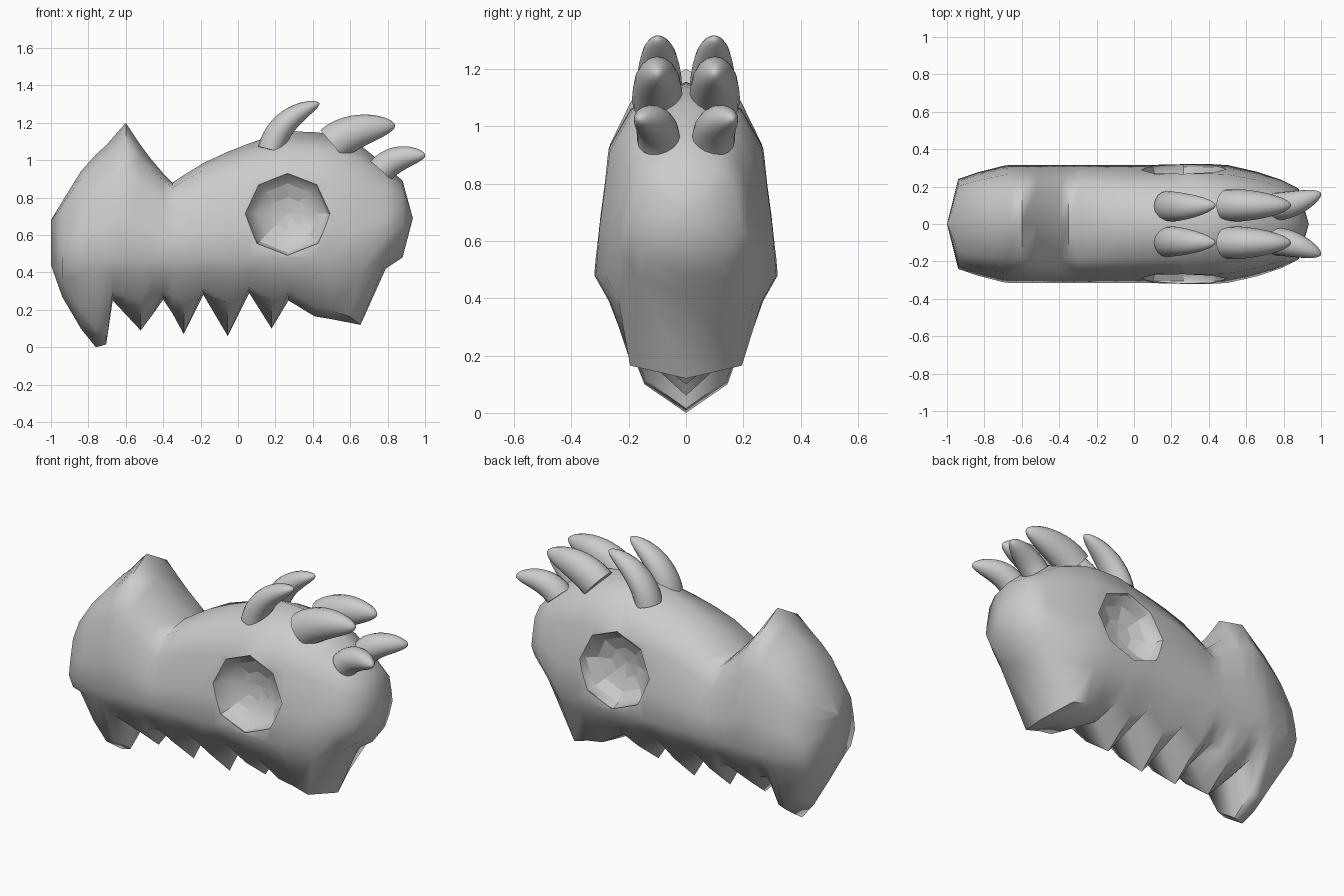
import bpy, bmesh, math
from mathutils import Vector

if "Cube" in bpy.data.objects:
    bpy.data.objects.remove(bpy.data.objects["Cube"])


def activate(ob):
    bpy.ops.object.select_all(action='DESELECT')
    ob.select_set(True)
    bpy.context.view_layer.objects.active = ob


def finish(bm, name, angle):
    bmesh.ops.remove_doubles(bm, verts=bm.verts, dist=0.0005)
    bmesh.ops.recalc_face_normals(bm, faces=bm.faces)
    me = bpy.data.meshes.new(name)
    bm.to_mesh(me)
    bm.free()
    ob = bpy.data.objects.new(name, me)
    bpy.context.collection.objects.link(ob)
    activate(ob)
    bpy.ops.object.shade_smooth_by_angle(angle=math.radians(angle))
    return ob


def bridge(bm, rings):
    for a, b in zip(rings, rings[1:]):
        n = len(a)
        for i in range(n):
            bm.faces.new((a[i], a[(i + 1) % n], b[(i + 1) % n], b[i]))


# Skull stations along x: x, top z, bottom z, half width, lower lip half width
STATIONS = [
    (-1.00, 0.68, 0.44, 0.0, 0.0), (-0.94, 0.78, 0.27, 0.24, 0.15),
    (-0.84, 0.94, 0.10, 0.275, 0.15), (-0.76, 1.03, 0.0, 0.295, 0.145),
    (-0.705, 1.08, 0.015, 0.31, 0.14), (-0.67, 1.12, 0.25, 0.315, 0.19),
    (-0.60, 1.20, 0.175, 0.315, 0.19), (-0.52, 1.08, 0.09, 0.315, 0.19),
    (-0.46, 1.00, 0.17, 0.315, 0.19), (-0.40, 0.93, 0.255, 0.315, 0.19),
    (-0.35, 0.88, 0.18, 0.315, 0.19), (-0.29, 0.92, 0.07, 0.315, 0.19),
    (-0.185, 0.985, 0.28, 0.315, 0.19), (-0.055, 1.045, 0.06, 0.315, 0.19),
    (0.06, 1.09, 0.29, 0.315, 0.19), (0.18, 1.13, 0.10, 0.318, 0.19),
    (0.27, 1.155, 0.25, 0.32, 0.20), (0.41, 1.15, 0.165, 0.32, 0.20),
    (0.50, 1.14, 0.15, 0.315, 0.20), (0.655, 1.08, 0.12, 0.28, 0.195),
    (0.79, 0.97, 0.42, 0.235, 0.16), (0.88, 0.89, 0.48, 0.19, 0.12),
    (0.935, 0.69, 0.69, 0.0, 0.0),
]


def section(x, top, bottom, w, lip):
    mid = min(max(0.48, bottom + 0.17), top)
    up, s = top - mid, w / 0.315
    # the nose crest pinches towards its peak, the cranium is rounder
    pinch = max(0, 1 - abs(x + 0.62) / 0.24)
    rnd = min(max(x + 0.2, 0) / 0.4, 1)
    # teeth and beak narrow to a V, the jaw stays nearly flat
    if x < 0.2:
        lip_z = bottom + 0.10 if lip < 0.19 else max(0.30 - 0.3 * (0.28 - bottom), bottom + 0.03)
        lip_z = min(lip_z, bottom + 0.19)
    else:
        lip_z = bottom + 0.045
    low_z = mid - min(0.09, (mid - bottom) * 0.4)
    lip_z = max(bottom, min(lip_z, low_z - 0.02 * s)) if w else bottom
    back = 0.06 if 0.6 < x < 0.7 else 0
    half = [(0, 0.19 * s, mid + (0.93 - 0.09 * pinch - 0.07 * rnd) * up),
            (0, 0.265 * s, mid + (0.68 - 0.05 * pinch - 0.02 * rnd) * up),
            (0, 0.30 * s, mid + 0.27 * up), (0, w, mid),
            (0, 0.265 * s, low_z), (back, lip, lip_z)]
    pts = [(x, 0, top)] + [(x - d, y, z) for d, y, z in half]
    return pts + [(x, 0, bottom)] + [(x - d, -y, z) for d, y, z in reversed(half)]


bm = bmesh.new()
bridge(bm, [[bm.verts.new(p) for p in section(*st)] for st in STATIONS])
skull = finish(bm, "skull", 70)

# Bowl-shaped eye sockets cut into both sides
for side in (-1, 1):
    bpy.ops.mesh.primitive_uv_sphere_add(segments=8, ring_count=8, radius=1,
                                         location=(0.265, side * 0.305, 0.715),
                                         rotation=(math.pi / 2, 0, 0))
    cutter = bpy.context.object
    cutter.scale = (0.232, 0.228, 0.13)
    cutter.name = "eye_socket_cutter"
    cutter.hide_render = True
    bpy.ops.object.shade_smooth()
    mod = skull.modifiers.new("eye_socket", 'BOOLEAN')
    mod.operation = 'DIFFERENCE'
    mod.solver = 'EXACT'
    mod.object = cutter
    activate(skull)
    bpy.ops.object.modifier_apply(modifier=mod.name)
    bpy.data.objects.remove(cutter)
activate(skull)
bpy.ops.object.shade_smooth_by_angle(angle=math.radians(60))


# Curved horns swept along a bezier, mirrored to both sides
def horn(name, p0, p1, p2, ru, rv, steps=16, sides=16):
    p0, p1, p2 = Vector(p0), Vector(p1), Vector(p2)
    bm = bmesh.new()
    rings = []
    for k in range(steps + 1):
        t = math.sin(math.pi / 2 * k / steps)
        c = p0 * (1 - t) ** 2 + p1 * 2 * t * (1 - t) + p2 * t * t
        d = ((p1 - p0) * (1 - t) + (p2 - p1) * t).normalized()
        u = d.cross(Vector((0, 1, 0))).normalized()
        v = d.cross(u)
        f = max(1 - t ** 2.3, 0) ** 0.55
        rings.append([bm.verts.new(c + f * (ru * u * math.cos(a) + rv * v * math.sin(a)))
                      for a in (2 * math.pi * i / sides for i in range(sides))])
    bridge(bm, rings)
    bm.faces.new(rings[0])
    ob = finish(bm, name, 60)
    mir = ob.modifiers.new("mirror", 'MIRROR')
    mir.use_axis = (False, True, False)


horn("front_horns", (0.175, 0.095, 1.055), (0.22, 0.09, 1.23), (0.435, 0.10, 1.305), 0.07, 0.082)
horn("middle_horns", (0.505, 0.10, 1.085), (0.61, 0.10, 1.175), (0.84, 0.10, 1.185), 0.10, 0.088)
horn("rear_horns", (0.765, 0.095, 0.945), (0.84, 0.095, 1.03), (1.0, 0.165, 1.025), 0.075, 0.075)
